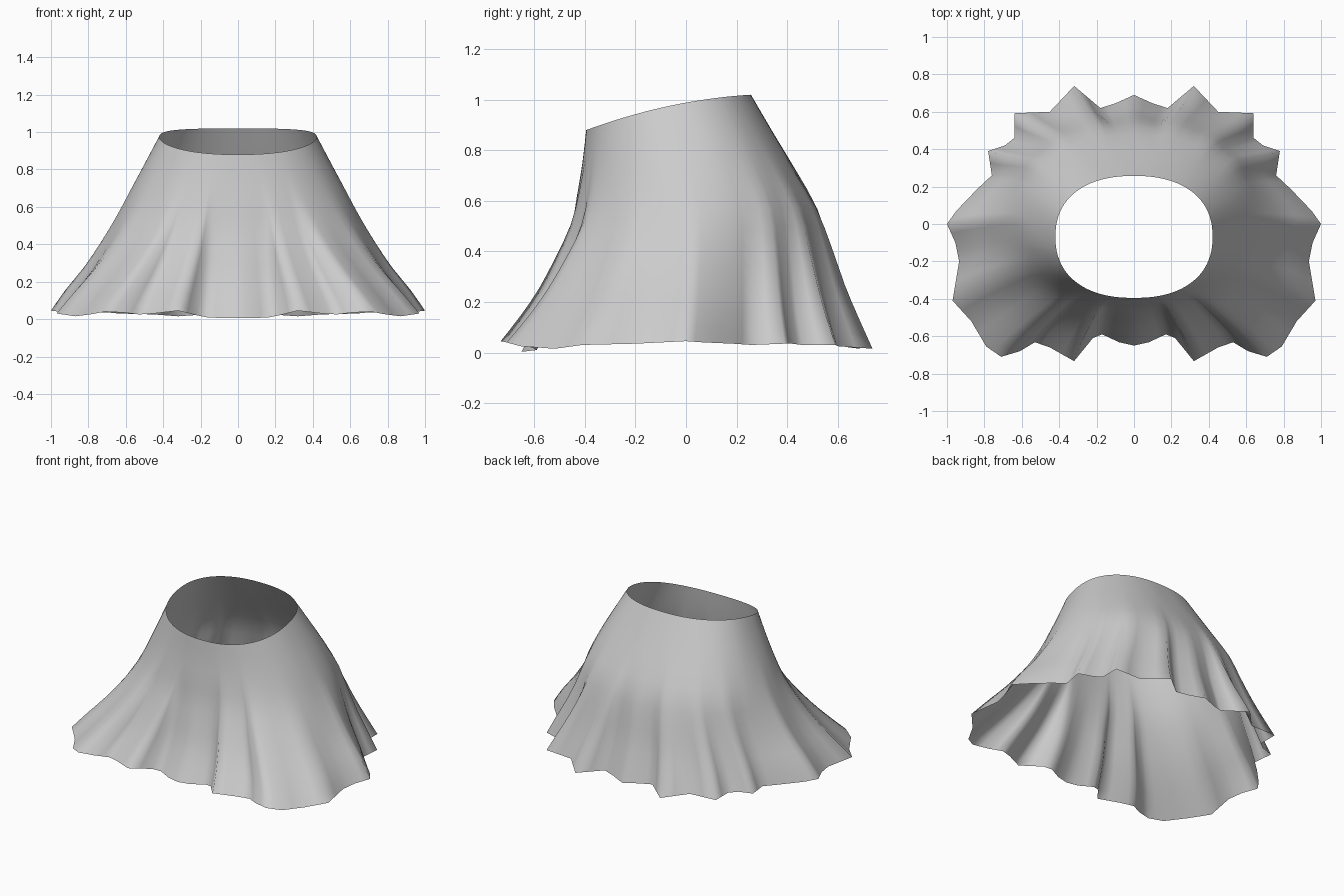
import bpy, bmesh

if "Cube" in bpy.data.objects:
    bpy.data.objects.remove(bpy.data.objects["Cube"])

# Hem outline of the right half, front centre to back centre: x, y, z
HEM = [(0, -.65, .005), (.08, -.632, .005), (.17, -.59, .01), (.22, -.61, .02),
       (.32, -.733, .045), (.45, -.66, .03), (.53, -.632, .025), (.61, -.68, .035),
       (.71, -.71, .04), (.79, -.655, .025), (.87, -.52, .015), (.97, -.41, .03),
       (.935, -.2, .035), (.955, -.1, .04), (1, 0, .045), (.95, .07, .04),
       (.84, .185, .035), (.76, .26, .03), (.78, .39, .035), (.69, .42, .035),
       (.64, .46, .03), (.64, .592, .03), (.45, .6, .025), (.32, .738, .015),
       (.18, .62, .025), (.1, .645, .02), (0, .69, .015)]

# Levels from waist to hem: drop, half width, front y, back y, squareness, fold strength
LEVELS = [(0, .42, -.395, .257, 2.3, 0),
          (.15, .495, -.41, .345, 2.3, 0),
          (.30, .57, -.432, .435, 2.3, .03),
          (.45, .64, -.455, .515, 2.4, .14),
          (.60, .715, -.495, .555, 2.5, .35),
          (.75, .80, -.54, .585, 2.7, .58),
          (.88, .89, -.595, .62, 2.8, .8),
          (1, .96, -.655, .655, 3, 1)]


def smooth_levels(rows, steps):
    """Catmull-Rom interpolation between the level rows."""
    out = []
    for i in range(len(rows) - 1):
        p = [rows[max(0, i - 1)], rows[i], rows[i + 1], rows[min(len(rows) - 1, i + 2)]]
        for k in range(steps):
            t = k / steps
            out.append([.5 * (2 * b + (c - a) * t + (2 * a - 5 * b + 4 * c - d) * t * t
                              + (3 * b - a - 3 * c + d) * t ** 3)
                        for a, b, c, d in zip(*p)])
    return out + [rows[-1]]


def split(points):
    out = []
    for a, b in zip(points, points[1:]):
        out += [a, tuple((u + v) / 2 for u, v in zip(a, b))]
    return out + [points[-1]]


def oval(level, c, s):
    """Point of a level's rounded outline in direction (c, s)."""
    _, a, front, back, n, _ = level
    r = (abs(c) ** n + abs(s) ** n) ** (-1 / n)
    mid = (front + back) / 2
    return a * c * r, mid + (back - front) / 2 * s * r


def waist_height(y):
    u = (y + .395) / .652
    return .88 + .24 * u - .10 * u * u


# Full hem loop, mirrored across x
half = split(HEM)
hem = half + [(-x, y, z) for x, y, z in half[-2:0:-1]]

# Skirt cloth, lofted from waist to hem with folds growing downwards
bm = bmesh.new()
rings = []
for level in smooth_levels(LEVELS, 2):
    drop, fold = level[0], level[5]
    ring = []
    for hx, hy, hz in hem:
        c, s = hx / .96, hy / .655
        x, y = oval(level, c, s)
        bx, by = oval(LEVELS[-1], c, s)
        top = waist_height(oval(LEVELS[0], c, s)[1])
        ring.append(bm.verts.new((x + fold * (hx - bx), y + fold * (hy - by),
                                  top * (1 - drop) + hz * drop)))
    rings.append(ring)
count = len(hem)
for upper, lower in zip(rings, rings[1:]):
    for i in range(count):
        j = (i + 1) % count
        bm.faces.new((upper[i], lower[i], lower[j], upper[j]))

mesh = bpy.data.meshes.new("skirt")
bm.to_mesh(mesh)
bm.free()
mesh.shade_smooth()
skirt = bpy.data.objects.new("skirt", mesh)
bpy.context.collection.objects.link(skirt)
